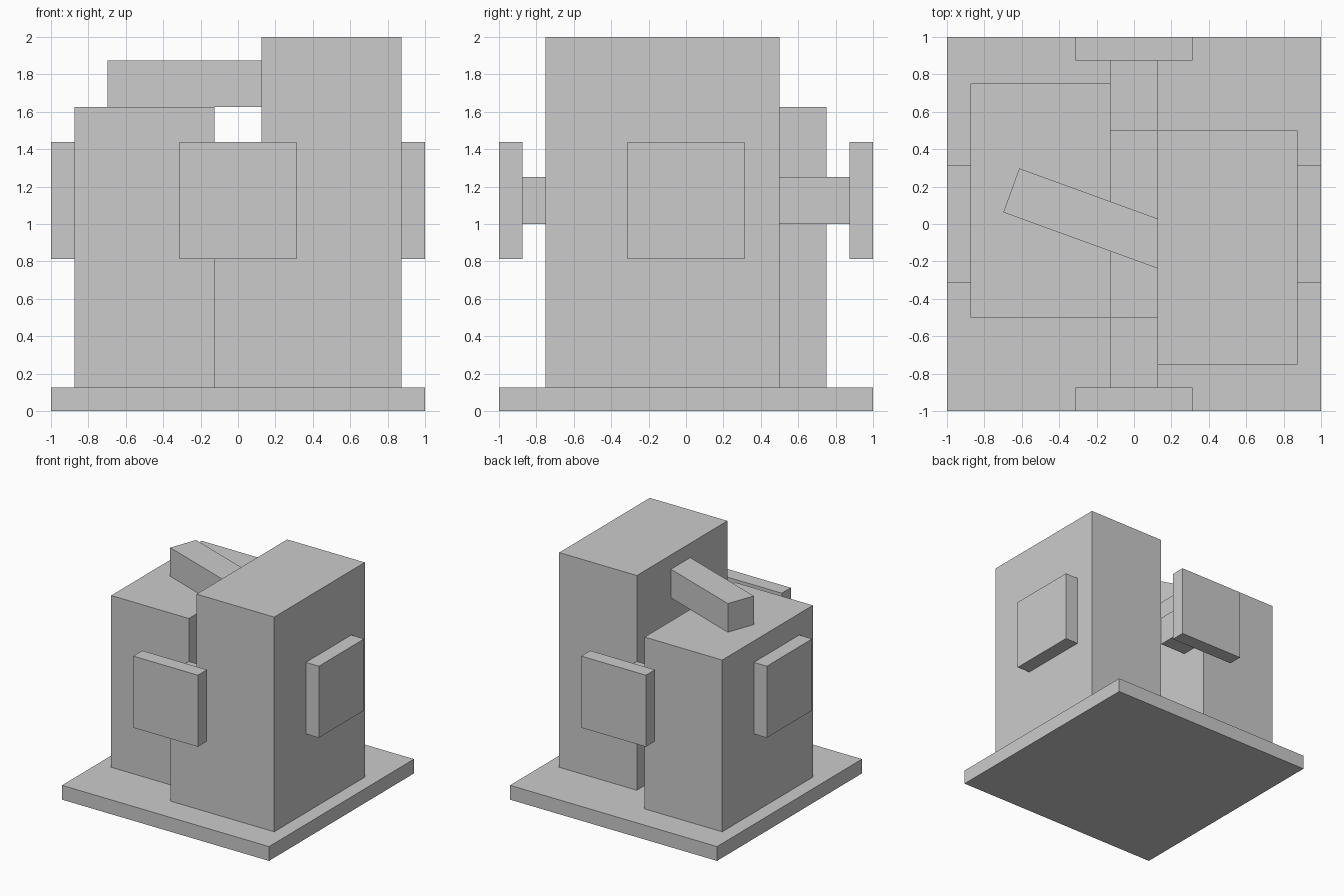
import bpy
from math import radians

if "Cube" in bpy.data.objects:
    bpy.data.objects.remove(bpy.data.objects["Cube"])


def box(name, x, y, z, turn=0):
    """Box from (min, max) ranges, optionally turned about its vertical axis."""
    ranges = (x, y, z)
    centre = [(a + b) / 2 for a, b in ranges]
    bpy.ops.mesh.primitive_cube_add(size=1, location=centre, rotation=(0, 0, radians(turn)))
    ob = bpy.context.object
    ob.name = name
    ob.scale = [b - a for a, b in ranges]
    return ob


# Ground slab and the two main blocks
box("base", (-1, 1), (-1, 1), (0, 0.125))
box("tall_block", (0.125, 0.875), (-0.75, 0.5), (0.125, 2))
box("low_block", (-0.875, -0.125), (-0.5, 0.75), (0.125, 1.625))

# Infill closing the front of the gap between the blocks
box("front_infill", (-0.125, 0.125), (-0.75, -0.5), (0.125, 1))

# Front and back: stub beam in the gap carrying a square plate
for side, s in (("front", -1), ("back", 1)):
    box(side + "_beam", (-0.125, 0.125), sorted((s * 0.5, s * 0.875)), (1, 1.25))
    box(side + "_plate", (-0.3125, 0.3125), sorted((s * 0.875, s)), (0.8125, 1.4375))

# Square plates on the outer sides of the blocks
for side, s in (("left", -1), ("right", 1)):
    box(side + "_plate", sorted((s * 0.875, s)), (-0.3125, 0.3125), (0.8125, 1.4375))

# Angled bar lying on the low block and running into the tall one
box("angled_bar", (-0.686, 0.314), (-0.116, 0.134), (1.625, 1.875), turn=-20)
